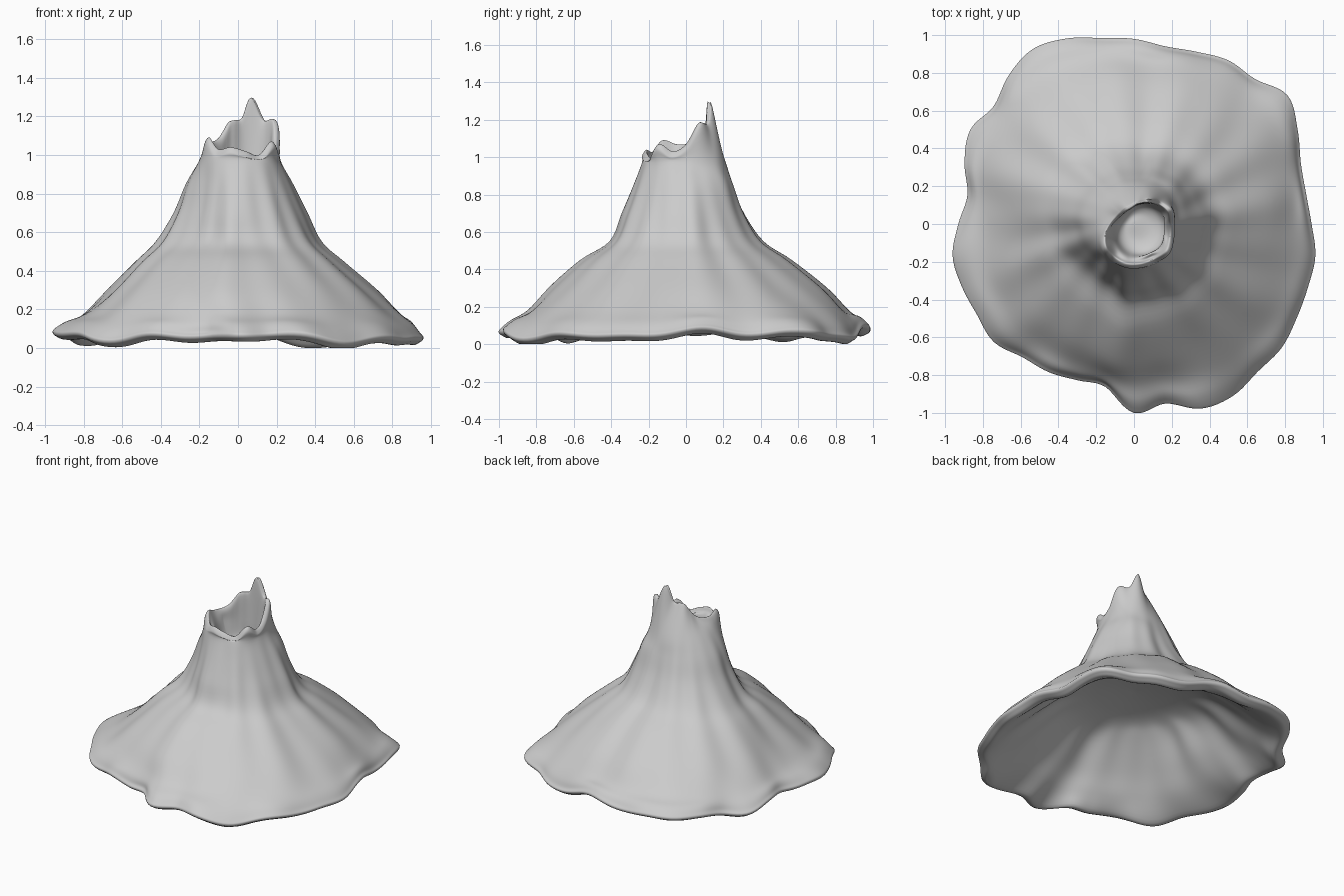
import bpy, bmesh, math

if "Cube" in bpy.data.objects:
    bpy.data.objects.remove(bpy.data.objects["Cube"])

SEG, SUB = 216, 5

# Outline radius of the skirt, every 10 degrees from +x
OUTLINE = [.94, .925, .94, 1.0, 1.06, 1.0, 1.0, .97, .955, .98, 1.0, 1.045,
           1.07, 1.03, .97, 1.0, .955, .895, .93, .975, .97, .96, .97, .92,
           .905, .88, .875, 1.0, .965, 1.04, 1.05, 1.02, 1.02, .995, .98, .975]
# Height of the skirt edge, every 30 degrees
EDGE_Z = [.07, .07, .045, .09, .08, .065, .09, .065, .06, .075, .05, .05]
# Crater rim height and radius, every 20 degrees
RIM_Z = [1.07, 1.18, 1.18, 1.29, 1.19, 1.18, 1.17, 1.13, 1.09, 1.07, 1.07,
         1.09, 1.03, 1.04, 1.02, 1.0, 1.07, 1.03]
RIM_R = [.20, .205, .18, .15, .125, .105, .10, .10, .11, .135, .17, .2,
         .21, .22, .22, .22, .23, .21]
# Slope radius per height, every 45 degrees
SLOPE = {
    .97: [.22, .24, .21, .20, .20, .23, .235, .24],
    .85: [.28, .29, .25, .26, .27, .25, .28, .28],
    .70: [.35, .34, .31, .33, .33, .29, .34, .34],
    .55: [.42, .42, .41, .44, .42, .36, .40, .42],
    .45: [.53, .55, .56, .57, .52, .50, .55, .54],
    .30: [.71, .74, .75, .76, .66, .68, .72, .72],
    .18: [.85, .90, .87, .91, .79, .80, .82, .86],
}


def cubic(a, b, c, d, t):
    return b + .5 * t * (c - a + t * (2*a - 5*b + 4*c - d + t * (3*(b - c) + d - a)))


def around(values, ang):
    """Smooth cyclic lookup of a value by angle."""
    n = len(values)
    p = ang / math.tau * n
    i = int(math.floor(p))
    return cubic(*[values[(i + k) % n] for k in (-1, 0, 1, 2)], p - i)


def folds(a, z):
    """Lava-flow folds running down the slope, strongest mid-height."""
    w = max(0, math.sin(math.pi * min(1, max(0, (z - .05) / .95))))
    f = (math.sin(7*a + 1.5*z) + .8 * math.sin(11*a + 2 - 2*z)
         + .6 * math.sin(17*a + 4 + 3*z))
    return 1 + .018 * w * f


def profile(a):
    """Closed section at one angle: crater floor, rim, slope, lip, underside."""
    rr, rz = around(RIM_R, a), around(RIM_Z, a)
    ro, ez = around(OUTLINE, a), around(EDGE_Z, a)
    ez += .012 * math.sin(9 * a + 1) + .008 * math.sin(14 * a)
    cx = .05 * math.cos(a) - .04 * math.sin(a)
    floor = .12 + cx * .8
    pts = [(.01, .84), (floor * .6, .84), (floor, .88),
           (min(rr * .8, floor + .03), .98), (rr - .022, rz - .025),
           (rr - .006, rz), (rr + .015, rz - .03)]
    slope = [(around(v, a) * folds(a, z), z) for z, v in SLOPE.items()]
    # blend the foot into the scalloped outline
    r30 = slope[-2][0]
    slope[-1] = (slope[-1][0] * .4 + .6 * (r30 + (ro - r30) * .5), .18)
    pts += slope
    r18 = slope[-1][0]
    pts += [(r18 + (ro - r18) * .6, .18 + (ez + .03 - .18) * .65),
            (ro - .015, ez + .02), (ro, ez), (ro - .015, ez - .02),
            (ro - .07, ez - .03)]
    # shallow domed hollow underneath
    pts += [(r - .06, z - .055) for r, z in reversed(slope[4:])]
    pts += [(.33, .46), (.15, .49), (.01, .50)]
    return pts


def smooth_path(p):
    out = []
    q = [p[0]] + p + [p[-1]]
    for i in range(len(p) - 1):
        for s in range(SUB):
            out.append(tuple(cubic(*[q[i + k][c] for k in range(4)], s / SUB)
                             for c in (0, 1)))
    return out + [p[-1]]


# Sweep the varying section round the axis
bm = bmesh.new()
columns = []
for s in range(SEG):
    a = math.tau * s / SEG
    columns.append([bm.verts.new((r * math.cos(a), r * math.sin(a), max(0, z)))
                    for r, z in smooth_path(profile(a))])
for s in range(SEG):
    c, d = columns[s], columns[(s + 1) % SEG]
    for i in range(len(c) - 1):
        bm.faces.new((c[i], c[i + 1], d[i + 1], d[i]))
bm.faces.new([c[0] for c in columns])
bm.faces.new([c[-1] for c in columns])
bmesh.ops.recalc_face_normals(bm, faces=bm.faces)
for f in bm.faces:
    f.smooth = True
mesh = bpy.data.meshes.new("volcano_cone")
bm.to_mesh(mesh)
bm.free()
volcano = bpy.data.objects.new("volcano_cone", mesh)
bpy.context.collection.objects.link(volcano)
